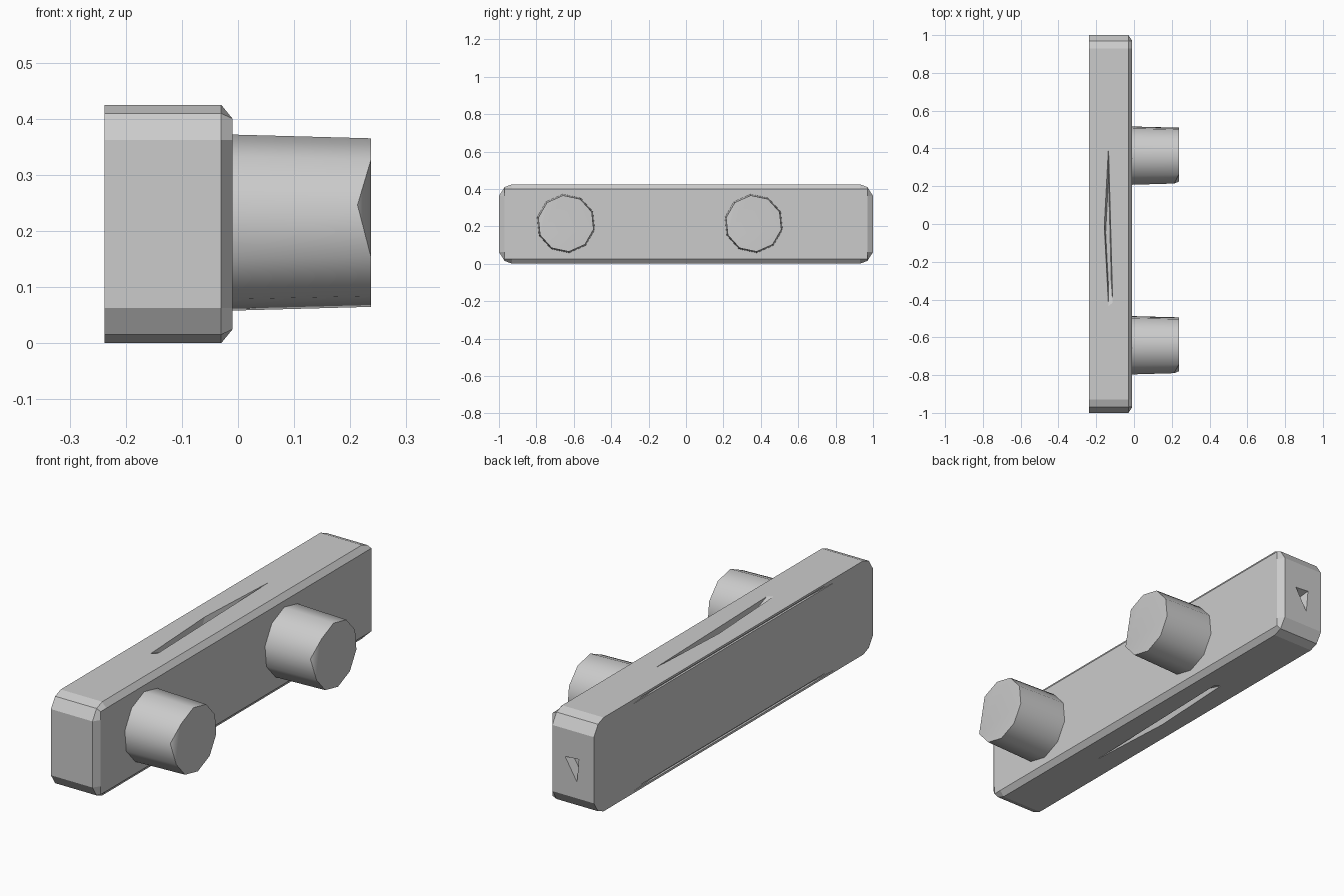
import bpy, bmesh, math
from mathutils import Vector, Matrix

cube = bpy.data.objects.get("Cube")
if cube:
    bpy.data.objects.remove(cube, do_unlink=True)

grey = bpy.data.materials.new("light_grey")
grey.use_nodes = True
colour = (0.6, 0.6, 0.6, 1)
grey.diffuse_color = colour
grey.node_tree.nodes["Principled BSDF"].inputs["Base Color"].default_value = colour


def finish(bm, name):
    bmesh.ops.recalc_face_normals(bm, faces=bm.faces)
    mesh = bpy.data.meshes.new(name)
    bm.to_mesh(mesh)
    bm.free()
    mesh.materials.append(grey)
    obj = bpy.data.objects.new(name, mesh)
    bpy.context.collection.objects.link(obj)
    return obj


def activate(obj):
    bpy.ops.object.select_all(action="DESELECT")
    obj.select_set(True)
    bpy.context.view_layer.objects.active = obj


def bridge(bm, a, b):
    for i in range(len(a)):
        j = (i + 1) % len(a)
        bm.faces.new((a[i], a[j], b[j], b[i]))


# Bar: rounded-corner outline, extruded, with a bevelled face on the peg side
mid, half = 0.2125, 0.2125
corner = [(1, 0.15), (0.97, 0.197), (0.93, half)]
outline = (corner + [(-y, z) for y, z in reversed(corner)]
           + [(-y, -z) for y, z in corner]
           + [(y, -z) for y, z in reversed(corner)])


def clamp(v, limit):
    return max(-limit, min(limit, v))


bm = bmesh.new()
back = [bm.verts.new((-0.238, y, mid + z)) for y, z in outline]
edge = [bm.verts.new((-0.03, y, mid + z)) for y, z in outline]
face = [bm.verts.new((-0.01, clamp(y, 0.97), mid + clamp(z, 0.188)))
        for y, z in outline]
bridge(bm, back, edge)
bridge(bm, edge, face)
bm.faces.new(back)
bm.faces.new(face)
bar = finish(bm, "bar")

# Dents: tapered cutters for the slits, end notch and rear grooves
bm = bmesh.new()


def dent(points, inward, depth):
    pts = [Vector(p) for p in points]
    inward = Vector(inward)
    centre = sum(pts, Vector()) / len(pts)
    outer = [bm.verts.new(p - inward * 0.01) for p in pts]
    inner = [bm.verts.new(p.lerp(centre, 0.4) + inward * depth) for p in pts]
    bridge(bm, outer, inner)
    bm.faces.new(outer)
    bm.faces.new(inner)


slit = [(-0.135, 0.47), (-0.16, 0), (-0.135, -0.47), (-0.11, -0.45)]
dent([(x, y, 2 * half) for x, y in slit], (0, 0, -1), 0.03)
dent([(x, -y, 0) for x, y in slit], (0, 0, 1), 0.03)
dent([(-0.09, 1, 0.24), (-0.165, 1, 0.245), (-0.155, 1, 0.13)], (0, -1, 0), 0.04)
for side in (-1, 1):
    z = mid + side * 0.198
    dent([(-0.238, y, z + dz) for y, dz in
          ((-0.93, -0.006), (0.93, -0.006), (0.93, 0.006), (-0.93, 0.006))],
         (1, 0, 0), 0.008)
cutter = finish(bm, "dent_cutter")
cutter.hide_render = True

cut = bar.modifiers.new("dents", "BOOLEAN")
cut.operation = "DIFFERENCE"
cut.solver = "EXACT"
cut.object = cutter
activate(bar)
bpy.ops.object.modifier_apply(modifier=cut.name)
bpy.data.objects.remove(cutter, do_unlink=True)


# Pegs: tapered ten-sided studs with one tip corner pushed back
def peg(name, y):
    sides = 10
    bm = bmesh.new()
    rings = []
    for x, r in ((-0.02, 0.158), (0.237, 0.151)):
        ring = []
        for i in range(sides):
            a = math.radians(12) + i * math.tau / sides
            ring.append(bm.verts.new((x, y - r * math.cos(a), 0.215 + r * math.sin(a))))
        rings.append(ring)
    base, tip = rings
    tip[0].co.x -= 0.024
    bridge(bm, base, tip)
    bm.faces.new(base)
    bm.faces.new(tip[1:])
    bm.faces.new((tip[-1], tip[0], tip[1]))
    obj = finish(bm, name)
    activate(obj)
    bpy.ops.object.shade_smooth_by_angle(angle=math.radians(40))


peg("front_peg", -0.642)
peg("rear_peg", 0.362)
